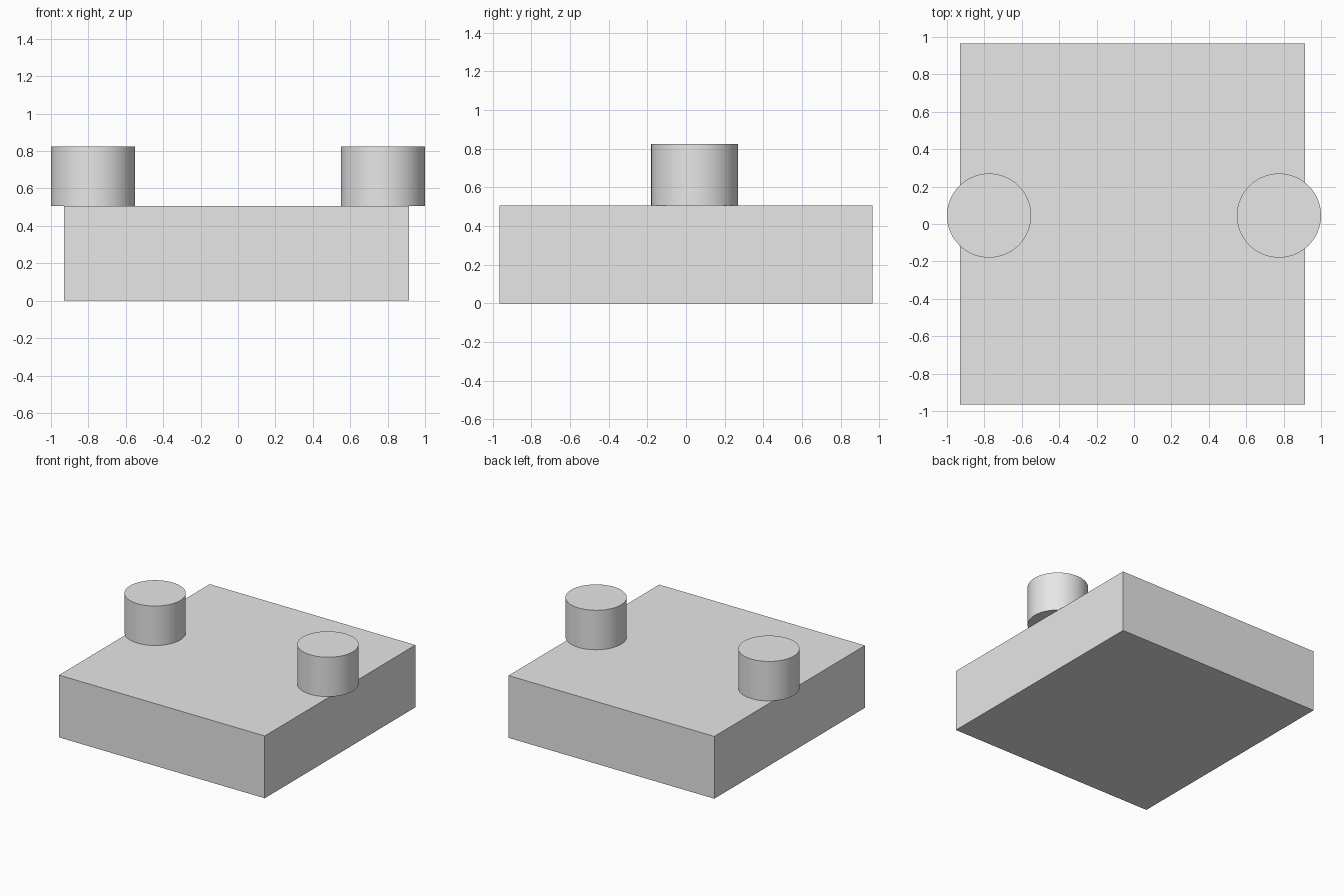
import bpy
import math

default = bpy.data.objects.get("Cube")
if default:
    bpy.data.objects.remove(default, do_unlink=True)

# Single plain grey material
grey = bpy.data.materials.new("plain grey")
grey.use_nodes = True
colour = (0.8, 0.8, 0.8, 1)
grey.diffuse_color = colour
grey.node_tree.nodes["Principled BSDF"].inputs["Base Color"].default_value = colour

BASE_TOP = 0.505
PEG_TOP = 0.825


def finish(name):
    obj = bpy.context.object
    obj.name = name
    obj.data.materials.append(grey)
    return obj


# Rectangular slab, very slightly off centre in x
bpy.ops.mesh.primitive_cube_add(size=1, location=(-0.007, 0, BASE_TOP / 2))
slab = finish("base_slab")
slab.scale = (1.845, 1.93, BASE_TOP)
bpy.ops.object.transform_apply(location=False, rotation=False, scale=True)

# Round pegs overhanging the two side edges
for name, side in (("left_peg", 1), ("right_peg", -1)):
    bpy.ops.mesh.primitive_cylinder_add(
        vertices=64, radius=0.225, depth=PEG_TOP - BASE_TOP,
        location=(side * 0.775, 0.045, (BASE_TOP + PEG_TOP) / 2))
    finish(name)
    bpy.ops.object.shade_smooth_by_angle(angle=math.radians(30))
